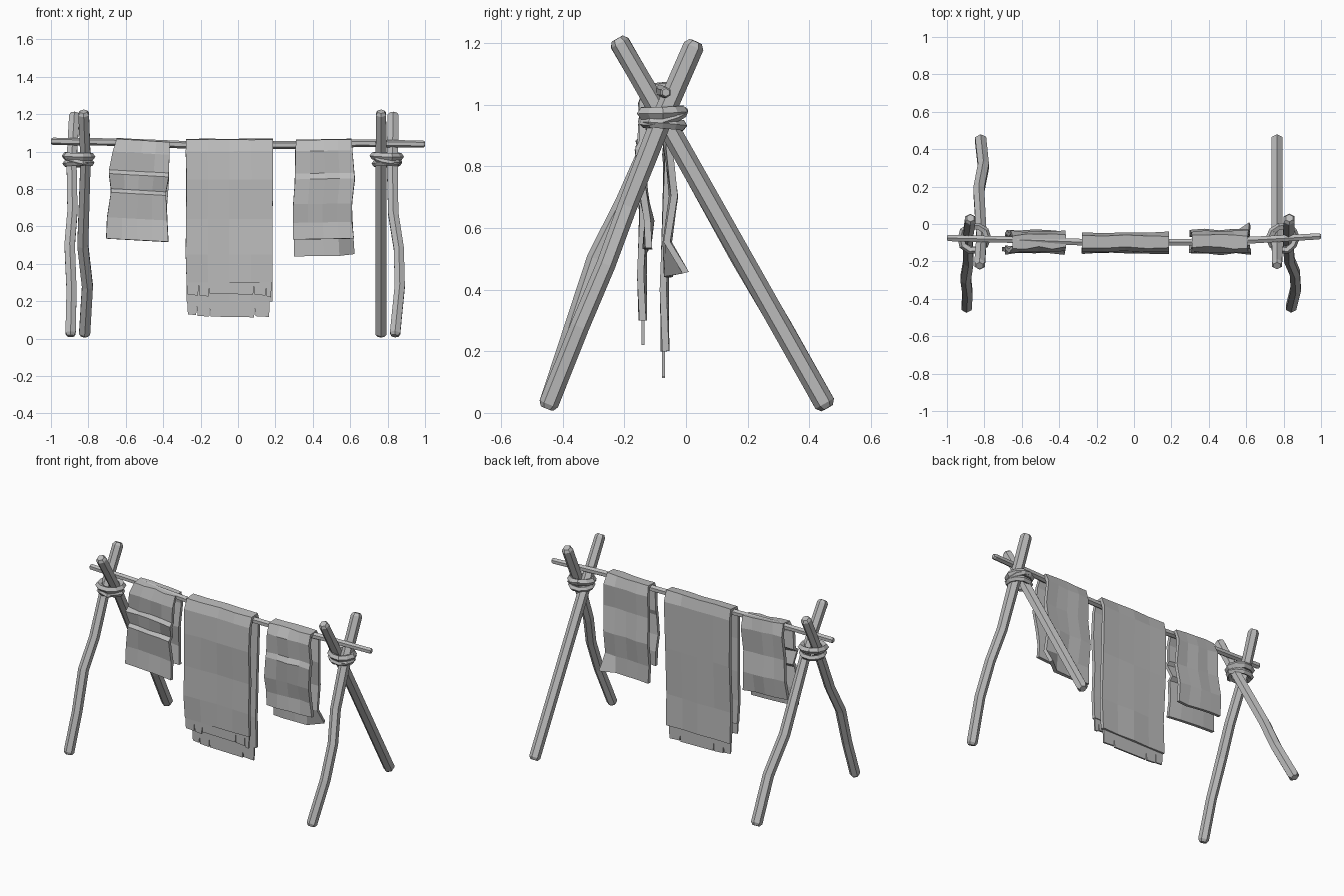
import bpy, bmesh, math, random
from mathutils import Vector, Matrix

random.seed(4)

cube = bpy.data.objects.get("Cube")
if cube:
    bpy.data.objects.remove(cube, do_unlink=True)


def make_material(name, colour):
    mat = bpy.data.materials.new(name)
    mat.use_nodes = True
    mat.diffuse_color = colour
    mat.node_tree.nodes["Principled BSDF"].inputs["Base Color"].default_value = colour
    return mat


GREY = make_material("plain grey", (0.5, 0.5, 0.5, 1))


def finish(bm, name):
    """Turn a bmesh into a flat shaded object."""
    bmesh.ops.recalc_face_normals(bm, faces=bm.faces)
    mesh = bpy.data.meshes.new(name)
    bm.to_mesh(mesh)
    bm.free()
    mesh.materials.append(GREY)
    obj = bpy.data.objects.new(name, mesh)
    bpy.context.collection.objects.link(obj)
    return obj


def bridge(bm, first, second):
    n = len(first)
    for i in range(n):
        j = (i + 1) % n
        bm.faces.new((first[i], first[j], second[j], second[i]))


def pole(name, points, radius, side):
    """Hexagonal stick along a bent path, with chamfered ends."""
    points = [Vector(p) for p in points]
    side = Vector(side)
    start = (points[1] - points[0]).normalized() * radius * 0.5
    end = (points[-1] - points[-2]).normalized() * radius * 0.5
    path = [points[0] - start] + points + [points[-1] + end]
    bm = bmesh.new()
    rings = []
    for i, p in enumerate(path):
        tip = i in (0, len(path) - 1)
        along = (path[min(i + 1, len(path) - 1)] - path[max(i - 1, 0)]).normalized()
        v = along.cross(side).normalized()
        u = v.cross(along)
        r = radius * (0.65 if tip else random.uniform(0.93, 1.05))
        angles = [math.radians(30 + 60 * k) for k in range(6)]
        rings.append([bm.verts.new(p + (u * math.cos(a) + v * math.sin(a)) * r)
                      for a in angles])
    for a, b in zip(rings, rings[1:]):
        bridge(bm, a, b)
    bm.faces.new(rings[0])
    bm.faces.new(rings[-1])
    return finish(bm, name)


def rope_ring(name, centre, radii, thick, tilt):
    """Low-poly loop of rope around the crossing of two legs."""
    bm = bmesh.new()
    turn = Matrix.Rotation(tilt[0], 3, "X") @ Matrix.Rotation(tilt[1], 3, "Y")
    loops = []
    for i in range(10):
        a = math.tau * i / 10
        grow = random.uniform(0.94, 1.05)
        loop = []
        for k in range(5):
            b = math.tau * k / 5
            out = 1 - thick / max(radii) + math.cos(b) * thick / max(radii)
            p = Vector((math.cos(a) * radii[0] * out * grow,
                        math.sin(a) * radii[1] * out * grow,
                        math.sin(b) * thick))
            loop.append(bm.verts.new(Vector(centre) + turn @ p))
        loops.append(loop)
    for i, loop in enumerate(loops):
        bridge(bm, loop, loops[(i + 1) % len(loops)])
    return finish(bm, name)


def cloth(name, rows, columns=4, drop=0.0, crease=0.007, flap=None):
    """Cloth draped over the bar; rows are (y, z, left x, right x)."""
    bm = bmesh.new()
    grid = []
    for y, z, x0, x1 in rows:
        line = []
        for c in range(columns + 1):
            t = c / columns
            line.append(bm.verts.new((x0 + (x1 - x0) * t,
                                      y + random.uniform(-crease, crease),
                                      z - drop * t)))
        grid.append(line)
    if flap:
        grid[-1][-1].co += Vector(flap)
    for a, b in zip(grid, grid[1:]):
        for c in range(columns):
            bm.faces.new((a[c], a[c + 1], b[c + 1], b[c]))
    obj = finish(bm, name)
    solid = obj.modifiers.new("thickness", "SOLIDIFY")
    solid.thickness = 0.022
    solid.offset = 0
    return obj


def fringe(name, x0, x1, y, top, bottoms, cuts):
    """Thin ragged strip under a hem, with narrow slits in its lower edge."""
    edges = [x0] + cuts + [x1]
    outline = [(x1, top), (x0, top)]
    for i, low in enumerate(bottoms):
        a, b = edges[i], edges[i + 1]
        outline += [(a + 0.004, low), (b - 0.004, low - 0.004)]
        if i < len(bottoms) - 1:
            outline.append((b, low + 0.05))
    bm = bmesh.new()
    face = bm.faces.new([bm.verts.new((x, y - 0.005, z)) for x, z in outline])
    extruded = bmesh.ops.extrude_face_region(bm, geom=[face])["geom"]
    bmesh.ops.translate(bm, vec=(0, 0.01, 0),
                        verts=[v for v in extruded if isinstance(v, bmesh.types.BMVert)])
    return finish(bm, name)


# Crossed legs at both ends
ACROSS = (1, 0, 0)
pole("right_front_leg", [(-0.895, -0.445, 0.03), (-0.89, -0.37, 0.26), (-0.9, -0.29, 0.5),
                         (-0.885, -0.2, 0.68), (-0.89, -0.08, 0.95),
                         (-0.875, 0.025, 1.19)], 0.033, ACROSS)
pole("right_back_leg", [(-0.82, 0.45, 0.03), (-0.805, 0.31, 0.28), (-0.83, 0.18, 0.5),
                        (-0.815, -0.07, 0.95), (-0.825, -0.215, 1.2)], 0.033, ACROSS)
pole("left_front_leg", [(0.84, -0.445, 0.03), (0.865, -0.345, 0.28), (0.86, -0.26, 0.48),
                        (0.83, -0.19, 0.67), (0.825, -0.08, 0.95),
                        (0.83, 0.025, 1.19)], 0.033, ACROSS)
pole("left_back_leg", [(0.765, 0.45, 0.03), (0.765, -0.07, 0.95),
                       (0.765, -0.215, 1.2)], 0.033, ACROSS)

# Horizontal bar
pole("hanging_bar", [(-0.99, -0.075, 1.055), (-0.6, -0.085, 1.05), (-0.25, -0.098, 1.035),
                     (0.3, -0.097, 1.035), (0.65, -0.085, 1.045),
                     (0.99, -0.066, 1.04)], 0.02, (0, 1, 0))

# Rope lashings
for label, x in (("right", -0.855), ("left", 0.797)):
    rope_ring(label + "_upper_lashing", (x, -0.075, 0.975), (0.092, 0.085), 0.021, (0.04, 0.03))
    rope_ring(label + "_lower_lashing", (x, -0.075, 0.938), (0.085, 0.08), 0.018, (-0.08, -0.03))
    rope_ring(label + "_cross_lashing", (x, -0.075, 0.96), (0.08, 0.085), 0.015, (0.25, 0.2))

# Long middle cloth with ragged hems
cloth("middle_cloth", [
    (-0.14, 0.3, -0.275, 0.185), (-0.143, 0.45, -0.28, 0.185), (-0.137, 0.64, -0.278, 0.185),
    (-0.145, 0.85, -0.275, 0.187), (-0.135, 1.0, -0.28, 0.187), (-0.12, 1.055, -0.277, 0.187),
    (-0.07, 1.06, -0.277, 0.187), (-0.055, 1.0, -0.278, 0.187), (-0.06, 0.7, -0.277, 0.185),
    (-0.07, 0.4, -0.275, 0.185), (-0.07, 0.2, -0.275, 0.183)], crease=0.005)
fringe("front_fringe", -0.275, 0.18, -0.14, 0.3,
       [0.235, 0.23, 0.24, 0.235, 0.225], [-0.21, -0.155, 0.085, 0.15])
fringe("back_fringe", -0.272, 0.17, -0.073, 0.2,
       [0.13, 0.122, 0.118, 0.12], [-0.22, -0.15, 0.09])

# Short cloth on the right, slanting outward at the bottom
cloth("right_cloth", [
    (-0.137, 0.535, -0.705, -0.372), (-0.13, 0.65, -0.7, -0.378), (-0.148, 0.78, -0.68, -0.385),
    (-0.13, 0.8, -0.68, -0.385), (-0.148, 0.88, -0.69, -0.37), (-0.13, 0.9, -0.69, -0.37),
    (-0.14, 1.0, -0.67, -0.367), (-0.12, 1.06, -0.65, -0.365), (-0.065, 1.065, -0.65, -0.365),
    (-0.05, 1.0, -0.66, -0.367), (-0.06, 0.85, -0.67, -0.37), (-0.045, 0.72, -0.68, -0.38),
    (-0.058, 0.6, -0.69, -0.375)], drop=0.018)

# Short cloth on the left, its back corner lifted
cloth("left_cloth", [
    (-0.125, 0.53, 0.295, 0.62), (-0.12, 0.62, 0.295, 0.61), (-0.14, 0.72, 0.295, 0.61),
    (-0.15, 0.85, 0.305, 0.625), (-0.135, 0.88, 0.305, 0.622), (-0.14, 1.0, 0.308, 0.612),
    (-0.12, 1.052, 0.31, 0.608), (-0.065, 1.055, 0.31, 0.608), (-0.05, 1.0, 0.306, 0.612),
    (-0.06, 0.86, 0.304, 0.62), (-0.042, 0.7, 0.298, 0.61), (-0.06, 0.55, 0.298, 0.615),
    (-0.055, 0.44, 0.3, 0.62)], drop=-0.005, flap=(0, 0.05, 0.01))
